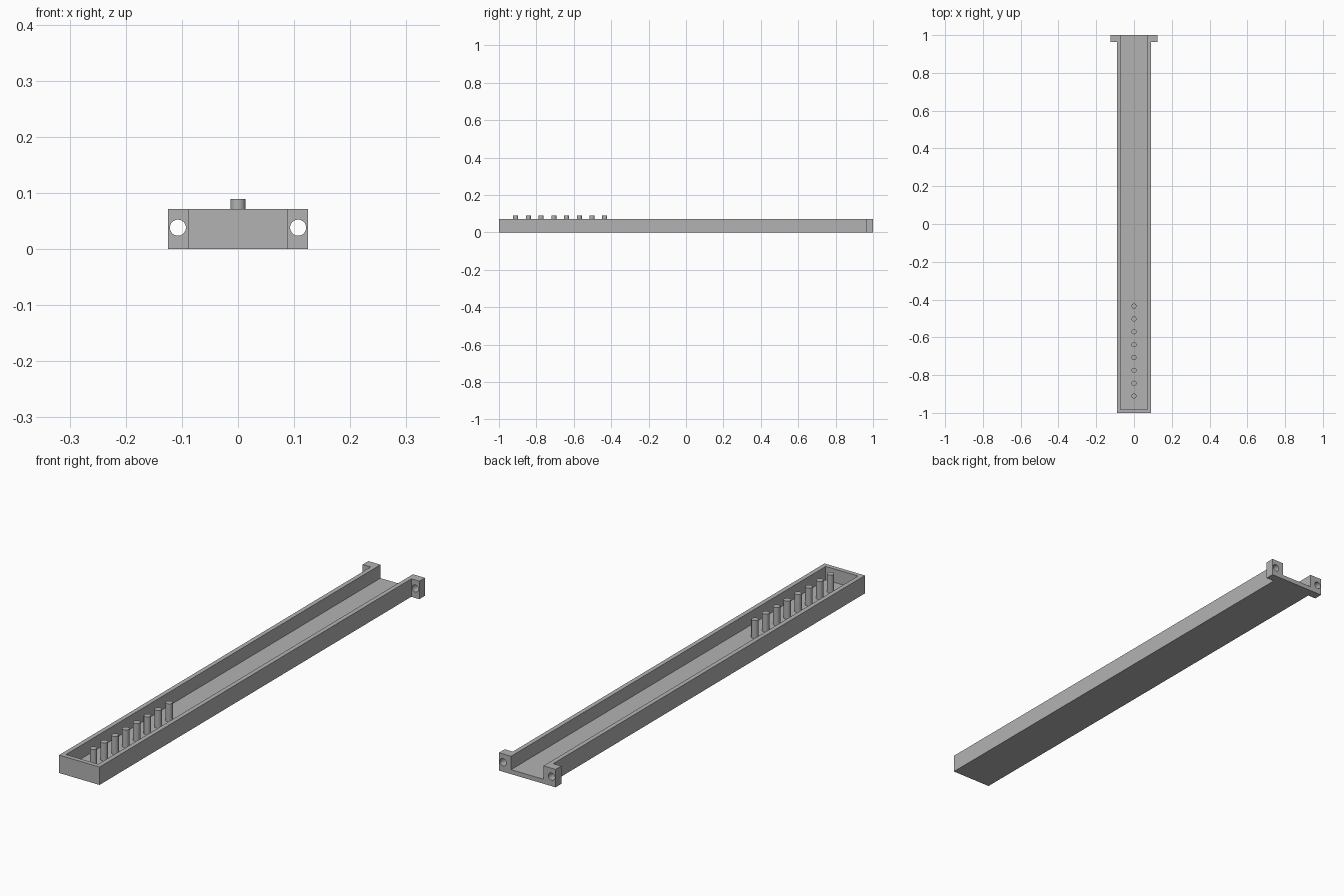
import bpy
import bmesh
from math import radians
from mathutils import Matrix

cube = bpy.data.objects.get("Cube")
if cube:
    bpy.data.objects.remove(cube, do_unlink=True)

U = 2 / 112                      # wall thickness is one unit
HEIGHT, WALL = 4 * U, U
HALF_BODY, HALF_FLANGE, FLANGE = 5 * U, 7 * U, 2 * U

grey = bpy.data.materials.new("plain grey")
grey.use_nodes = True
grey.diffuse_color = (0.45, 0.45, 0.45, 1)
grey.node_tree.nodes["Principled BSDF"].inputs["Base Color"].default_value = grey.diffuse_color


def make_object(name, bm):
    bmesh.ops.recalc_face_normals(bm, faces=bm.faces)
    mesh = bpy.data.meshes.new(name)
    bm.to_mesh(mesh)
    bm.free()
    mesh.materials.append(grey)
    obj = bpy.data.objects.new(name, mesh)
    bpy.context.collection.objects.link(obj)
    return obj


def prism(name, outline, z0, z1):
    bm = bmesh.new()
    face = bm.faces.new([bm.verts.new((x, y, z0)) for x, y in outline])
    top = bmesh.ops.extrude_face_region(bm, geom=[face])["geom"]
    verts = [v for v in top if isinstance(v, bmesh.types.BMVert)]
    bmesh.ops.translate(bm, verts=verts, vec=(0, 0, z1 - z0))
    return make_object(name, bm)


def cylinder(name, radius, depth, matrix):
    bm = bmesh.new()
    bmesh.ops.create_cone(bm, cap_ends=True, segments=32, radius1=radius,
                          radius2=radius, depth=depth, matrix=matrix)
    return make_object(name, bm)


def smooth(obj):
    bpy.ops.object.select_all(action="DESELECT")
    obj.select_set(True)
    bpy.context.view_layer.objects.active = obj
    bpy.ops.object.shade_smooth_by_angle(angle=radians(30))


# Tray block with a mounting flange at the back
right_side = [(HALF_BODY, -1), (HALF_BODY, 1 - FLANGE),
              (HALF_FLANGE, 1 - FLANGE), (HALF_FLANGE, 1)]
left_side = [(-x, y) for x, y in reversed(right_side)]
tray = prism("tray", right_side + left_side, 0, HEIGHT)

# Channel open at the top and back, and a screw hole in each ear
inner = HALF_BODY - WALL
cutters = [prism("channel_cutter", [(-inner, WALL - 1), (inner, WALL - 1),
                                    (inner, 1.1), (-inner, 1.1)], WALL, 0.2)]
for side, sign in (("left", 1), ("right", -1)):
    place = Matrix.Translation((sign * 6 * U, 1 - FLANGE / 2, 0.038))
    cutters.append(cylinder(side + "_hole_cutter", 0.8 * U, 4 * U,
                            place @ Matrix.Rotation(radians(90), 4, "X")))

for cutter in cutters:
    cutter.hide_render = True
    mod = tray.modifiers.new(cutter.name, "BOOLEAN")
    mod.operation = "DIFFERENCE"
    mod.solver = "EXACT"
    mod.object = cutter

# Bake the cuts and discard the cutters
bpy.context.view_layer.update()
graph = bpy.context.evaluated_depsgraph_get()
cut_mesh = bpy.data.meshes.new_from_object(tray.evaluated_get(graph))
tray.modifiers.clear()
tray.data = cut_mesh
for cutter in cutters:
    bpy.data.objects.remove(cutter, do_unlink=True)
smooth(tray)

# Row of pegs standing on the channel floor
for i in range(8):
    z0, z1 = WALL * 0.9, 5 * U
    y = -1 + 5 * U + i * 3.81 * U
    place = Matrix.Translation((0, y, (z0 + z1) / 2))
    smooth(cylinder(f"peg_{i + 1}", 0.75 * U, z1 - z0, place))
